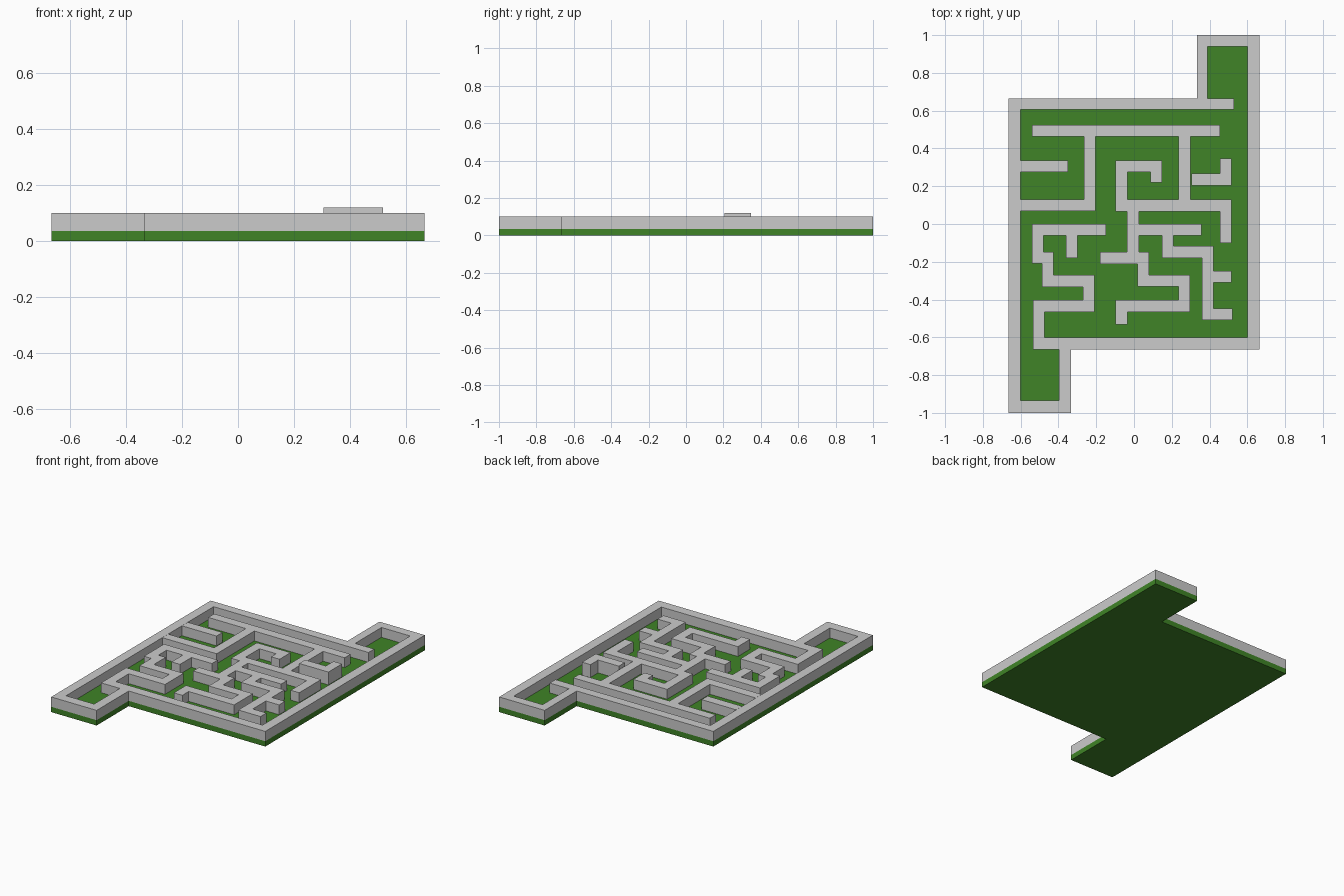
import bpy, bmesh, math

if "Cube" in bpy.data.objects:
    bpy.data.objects.remove(bpy.data.objects["Cube"])

FLOOR, TOP = 0.035, 0.10


def slab(name, rects, z0, z1, color=None):
    """Merge overlapping (x0, x1, y0, y1) rectangles into one clean extruded solid."""
    xs = sorted({v for r in rects for v in r[:2]})
    ys = sorted({v for r in rects for v in r[2:]})
    bm = bmesh.new()
    verts = {}

    def vert(i, j):
        if (i, j) not in verts:
            verts[i, j] = bm.verts.new((xs[i], ys[j], z0))
        return verts[i, j]

    for i in range(len(xs) - 1):
        for j in range(len(ys) - 1):
            cx, cy = (xs[i] + xs[i + 1]) / 2, (ys[j] + ys[j + 1]) / 2
            if any(a < cx < b and c < cy < d for a, b, c, d in rects):
                bm.faces.new([vert(i, j), vert(i + 1, j), vert(i + 1, j + 1), vert(i, j + 1)])
    base = list(bm.faces)
    ext = bmesh.ops.extrude_face_region(bm, geom=base, use_keep_orig=True)
    top = [g for g in ext["geom"] if isinstance(g, bmesh.types.BMVert)]
    bmesh.ops.translate(bm, verts=top, vec=(0, 0, z1 - z0))
    bmesh.ops.recalc_face_normals(bm, faces=bm.faces)
    bmesh.ops.dissolve_limit(bm, angle_limit=math.radians(1), verts=bm.verts, edges=bm.edges)
    me = bpy.data.meshes.new(name)
    bm.to_mesh(me)
    bm.free()
    ob = bpy.data.objects.new(name, me)
    bpy.context.collection.objects.link(ob)
    if color:
        mat = bpy.data.materials.new(name + "_green")
        mat.diffuse_color = color
        mat.use_nodes = True
        mat.node_tree.nodes["Principled BSDF"].inputs["Base Color"].default_value = mat.diffuse_color
        me.materials.append(mat)
    return ob


def run(*pts, w=0.062):
    """Rectangles covering an axis-aligned centre-line path of wall."""
    h = w / 2
    return [(round(min(a, c) - h, 3), round(max(a, c) + h, 3),
             round(min(b, d) - h, 3), round(max(b, d) + h, 3))
            for (a, b), (c, d) in zip(pts, pts[1:])]


# Grass floor with entry and exit bays
slab("grass_floor", [(-0.665, 0.665, -0.665, 0.665), (-0.665, -0.333, -1, -0.665),
                     (0.333, 0.665, 0.665, 1)], 0, FLOOR, (0.05, 0.23, 0.02, 1))

# Perimeter wall, including the two bays
slab("outer_wall", [(-0.665, -0.602, -1, 0.665), (-0.665, 0.53, 0.605, 0.665),
                    (0.60, 0.665, -0.665, 1), (-0.53, 0.665, -0.665, -0.60),
                    (-0.397, -0.333, -1, -0.60), (-0.665, -0.333, -1, -0.935),
                    (0.333, 0.39, 0.665, 1), (0.333, 0.665, 0.94, 1)], FLOOR, TOP)

# Upper maze: long bar, its left and right drops, and the stub
upper = run((-0.51, 0.493), (0.425, 0.493))
upper += run((-0.235, 0.493), (-0.235, 0.10), (-0.57, 0.10))
upper += run((-0.57, 0.305), (-0.38, 0.305))
upper += run((0.267, 0.493), (0.267, 0.10))
# Central spiral and its tail
upper += run((0.118, 0.252), (0.118, 0.305), (-0.066, 0.305), (-0.066, 0.098),
             (0.486, 0.098), (0.486, -0.069))

# Centre and lower right maze
right = run((-0.005, 0.098), (-0.005, -0.18))
right += run((-0.005, -0.03), (0.327, -0.03))
right += run((0.178, -0.03), (0.178, -0.148), (0.39, -0.148), (0.39, -0.478), (0.49, -0.478))
right += run((0.39, -0.279), (0.486, -0.279))
right += run((-0.149, -0.18), (0.049, -0.18), (0.049, -0.30), (0.266, -0.30),
             (0.266, -0.434), (-0.066, -0.434), (-0.066, -0.50))

# Lower left maze, ending at the entry bay
left = run((-0.179, -0.03), (-0.51, -0.03), (-0.51, -0.178), (-0.456, -0.178),
           (-0.456, -0.302), (-0.239, -0.302), (-0.239, -0.434), (-0.504, -0.434),
           (-0.504, -0.634))
left += run((-0.329, -0.03), (-0.329, -0.149))
slab("inner_walls", upper + right + left, FLOOR, TOP)

# Slightly taller hooked wall
slab("raised_wall", run((0.335, 0.236), (0.486, 0.236), (0.486, 0.316)), FLOOR, 0.12)
